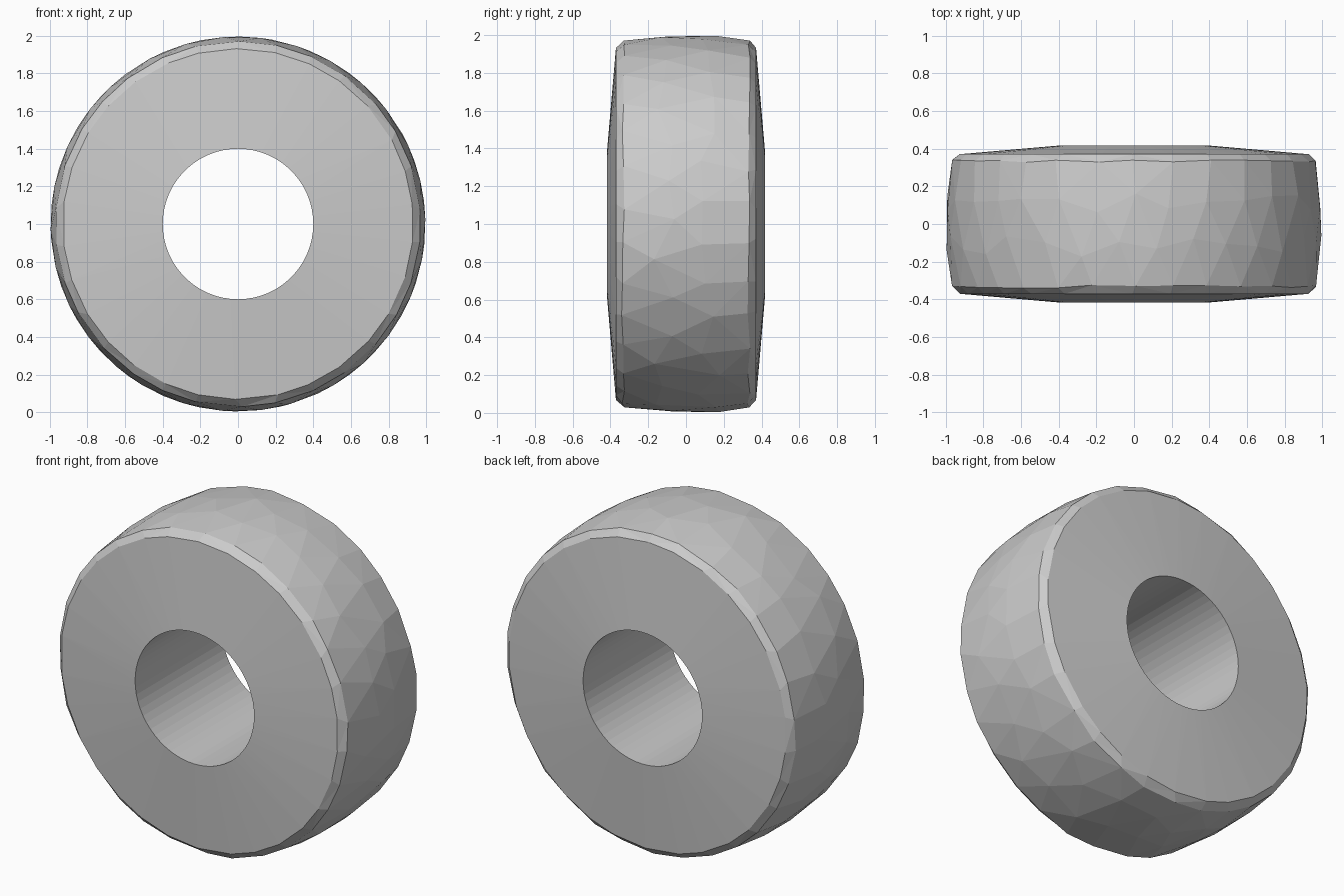
import bpy, bmesh, random
from math import sin, cos, pi

if "Cube" in bpy.data.objects:
    bpy.data.objects.remove(bpy.data.objects["Cube"])

random.seed(4)
N = 30                      # facets around the tread
bm = bmesh.new()


def ring(n, y, r, shift=0.0, jit_a=0.0, jit_y=0.0):
    """Ring of vertices around the wheel axis, optionally irregular."""
    verts = []
    for i in range(n):
        a = 2 * pi * (i + shift + random.uniform(-jit_a, jit_a)) / n
        verts.append(bm.verts.new((r * sin(a), y + random.uniform(-jit_y, jit_y),
                                   1 + r * cos(a))))
    return verts


def quads(a, b):
    n = len(a)
    for i in range(n):
        j = (i + 1) % n
        bm.faces.new((a[i], a[j], b[j], b[i]))


def zigzag(a, b, late):
    """Triangle strip between two staggered rings."""
    n = len(a)
    for i in range(n):
        j = (i + 1) % n
        if late:            # b sits half a step after a
            bm.faces.new((a[i], a[j], b[i]))
            bm.faces.new((a[j], b[j], b[i]))
        else:               # b sits half a step before a
            bm.faces.new((a[i], a[j], b[j]))
            bm.faces.new((a[i], b[j], b[i]))


def side_wall(bore, rim):
    """Sloped wall from the fine bore ring to the coarser rim ring."""
    for i in range(N):
        j = (i + 1) % N
        h0, h1, h2 = bore[2 * i], bore[2 * i + 1], bore[(2 * i + 2) % (2 * N)]
        bm.faces.new((h0, h1, rim[i]))
        bm.faces.new((h1, rim[j], rim[i]))
        bm.faces.new((h1, h2, rim[j]))


# Smooth round bore
bore_f = ring(2 * N, -0.417, 0.4)
bore_b = ring(2 * N, 0.417, 0.4)
quads(bore_f, bore_b)

# Rims and shoulders
rim_f = ring(N, -0.371, 0.932, 0, 0.12)
shoulder_f = ring(N, -0.333, 0.971, 0, 0.12, 0.008)
rim_b = ring(N, 0.371, 0.932, 0, 0.12)
shoulder_b = ring(N, 0.333, 0.971, 0, 0.12, 0.008)
side_wall(bore_f, rim_f)
side_wall(bore_b, rim_b)
quads(rim_f, shoulder_f)
quads(rim_b, shoulder_b)

# Irregular faceted tread, slightly crowned
tread_f = ring(N, -0.12, 0.996, 0.5, 0.15, 0.06)
tread_b = ring(N, 0.12, 0.996, 0, 0.15, 0.06)
zigzag(shoulder_f, tread_f, True)
zigzag(tread_f, tread_b, False)
quads(tread_b, shoulder_b)

bmesh.ops.triangulate(bm, faces=[f for f in bm.faces if len(f.verts) > 3])
bmesh.ops.recalc_face_normals(bm, faces=bm.faces)
mesh = bpy.data.meshes.new("wheel")
bm.to_mesh(mesh)
bm.free()
wheel = bpy.data.objects.new("wheel", mesh)
bpy.context.collection.objects.link(wheel)
